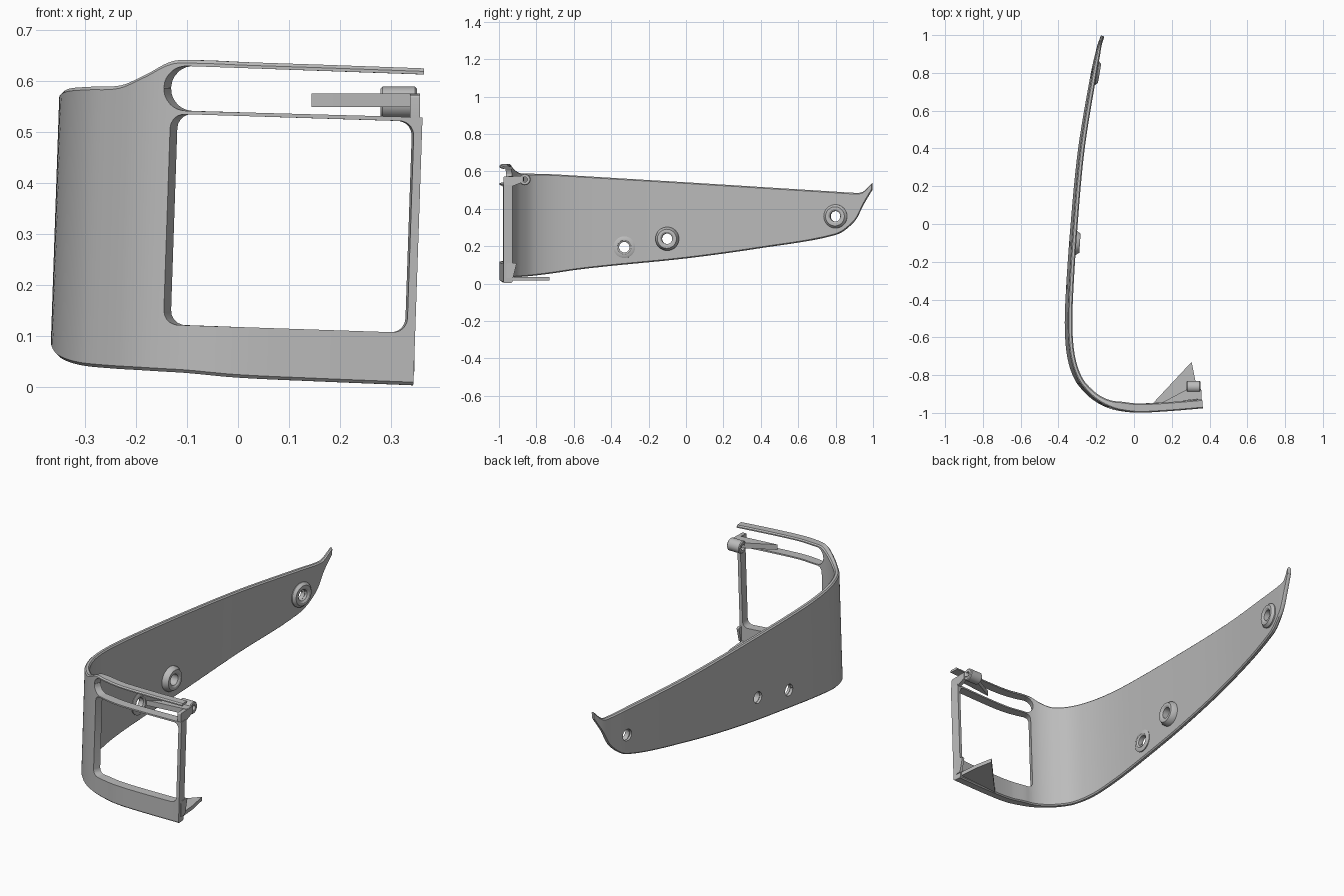
import bpy, bmesh, math
from mathutils import Vector, Matrix

old = bpy.data.objects.get("Cube")
if old:
    bpy.data.objects.remove(old, do_unlink=True)

grey = bpy.data.materials.new("plain grey")
grey.use_nodes = True
grey.diffuse_color = (0.5, 0.5, 0.5, 1)
grey.node_tree.nodes["Principled BSDF"].inputs["Base Color"].default_value = (0.5, 0.5, 0.5, 1)


def finish(name, bm):
    mesh = bpy.data.meshes.new(name)
    bm.to_mesh(mesh)
    bm.free()
    mesh.materials.append(grey)
    obj = bpy.data.objects.new(name, mesh)
    bpy.context.collection.objects.link(obj)
    return obj


def skin(bm, rows):
    """Bridge neighbouring point loops with quads."""
    for a, b in zip(rows, rows[1:]):
        for i in range(len(a)):
            j = (i + 1) % len(a)
            bm.faces.new((a[i], a[j], b[j], b[i]))


def rounded(corners, radius, steps=6):
    """Polygon with each corner replaced by a curve."""
    points = []
    corners = [Vector(c) for c in corners]
    for i, c in enumerate(corners):
        a = c + (corners[i - 1] - c).normalized() * radius
        b = c + (corners[(i + 1) % len(corners)] - c).normalized() * radius
        for k in range(steps + 1):
            t = k / steps
            points.append(a.lerp(c, t).lerp(c.lerp(b, t), t))
    return points


def prism(name, axis, outline, low, high):
    """Extrude a flat outline along the x or z axis."""
    bm = bmesh.new()
    rows = []
    for depth in (low, high):
        rows.append([bm.verts.new((depth, *p) if axis == "x" else (*p, depth)) for p in outline])
    skin(bm, rows)
    bm.faces.new(rows[0])
    bm.faces.new(rows[1])
    bmesh.ops.recalc_face_normals(bm, faces=bm.faces)
    return finish(name, bm)


def ring(name, centre, yaw, profile, steps=40):
    """Turn a closed (radius, height) profile around the x axis."""
    bm = bmesh.new()
    turn = Matrix.Rotation(yaw, 3, "Z")
    rows = []
    for k in range(steps):
        a = math.tau * k / steps
        rows.append([bm.verts.new(Vector(centre) + turn @ Vector((h, r * math.cos(a), r * math.sin(a))))
                     for r, h in profile])
    skin(bm, rows + rows[:1])
    bmesh.ops.recalc_face_normals(bm, faces=bm.faces)
    return finish(name, bm)


# Curved band: x, y, bottom, top, thickness along the outer face
stations = [Vector(s) for s in (
    (.346, -.976, .003, .624, .048), (.15, -.992, .011, .631, .048),
    (0, -.998, .018, .636, .048), (-.1, -.985, .027, .64, .046),
    (-.15, -.968, .03, .638, .036), (-.2, -.942, .033, .613, .03),
    (-.25, -.902, .036, .591, .026), (-.31, -.83, .042, .588, .024),
    (-.35, -.72, .055, .585, .024), (-.366, -.58, .075, .577, .024),
    (-.364, -.4, .095, .566, .024), (-.338, 0, .135, .542, .024),
    (-.3, .4, .19, .517, .024), (-.235, .8, .26, .492, .024),
    (-.215, .9, .33, .486, .022), (-.205, .95, .42, .492, .02),
    (-.19, .998, .5, .538, .018))]


def smooth_path(pts, steps=6):
    ends = [pts[0] * 2 - pts[1]] + pts + [pts[-1] * 2 - pts[-2]]
    out = []
    for i in range(1, len(ends) - 2):
        p, q, r, s = ends[i - 1:i + 3]
        # Chord-scaled tangents keep uneven spacing smooth
        d0, d1, d2 = ((b - a).length for a, b in ((p, q), (q, r), (r, s)))
        m = (r - p) * (d1 / (d0 + d1))
        n = (s - q) * (d1 / (d1 + d2))
        for k in range(steps):
            t = k / steps
            out.append(q * (2 * t**3 - 3 * t**2 + 1) + m * (t**3 - 2 * t**2 + t)
                       + r * (3 * t**2 - 2 * t**3) + n * (t**3 - t**2))
    return out + [pts[-1]]


path = smooth_path(stations)
dist = [0.0]
for a, b in zip(path, path[1:]):
    dist.append(round(dist[-1] + math.hypot(b[0] - a[0], b[1] - a[1]), 5))


def at(s):
    """Band values at a distance along the path."""
    s = min(max(s, 0), dist[-1])
    i = next(k for k in range(len(path) - 1) if s <= dist[k + 1])
    return path[i] + (path[i + 1] - path[i]) * ((s - dist[i]) / (dist[i + 1] - dist[i]))


def where(axis, value):
    """First distance at which x (0) or y (1) takes the value."""
    for i, (a, b) in enumerate(zip(path, path[1:])):
        if min(a[axis], b[axis]) <= value <= max(a[axis], b[axis]):
            t = (value - a[axis]) / (b[axis] - a[axis])
            return round(dist[i] + (dist[i + 1] - dist[i]) * t, 5)
    return 0.0


def section(s, low, high, c_low=0.0, c_high=0.0):
    """Cross-section loop, chamfered at the band's outer edges."""
    x, y, _, _, thick = at(s)
    run = at(s + .012) - at(s - .012)
    normal = Vector((run[1], -run[0])).normalized()
    loop = []
    for depth, z in ((0, low + c_low), (0, high - c_high), (c_high, high), (thick - c_high, high),
                     (thick, high - c_high), (thick, low + c_low), (thick - c_low, low), (c_low, low)):
        loop.append((x + normal.x * depth + .034 * (z - .07), y + normal.y * depth, z))
    return loop


def corner(d, r):
    d = min(max(d, 0), r)
    return r - math.sqrt(max(0, r * r - (r - d) ** 2))


def window(u):
    t = (u + .148) / .478
    k = corner(min(u + .148, .33 - u), .028)
    return .122 - .016 * t + k, .535 - .015 * t - k


def slot(u):
    t = (u + .163) / .509
    k = corner(u + .163, .044)
    return .542 - .014 * t + k, .63 - .018 * t - k


def round_hole(centre, z, r=.029):
    def shape(v):
        h = math.sqrt(max(0, r * r - (v - centre) ** 2))
        return z - h, z + h
    return 1, centre - r, centre + r, shape


# Bosses: name, centre on the inner face, yaw, radius, height
bosses = (("front", (-.332, -.33, .195), -.04, .058, .009),
          ("middle", (-.318, -.1, .24), -.07, .063, .032),
          ("rear", (-.204, .8, .36), -.17, .063, .022))

# Front window, open-ended slot and mounting holes
openings = [(0, .33, -.148, window), (0, .346, -.163, slot)]
openings += [round_hole(centre[1], centre[2]) for _, centre, _, _, _ in bosses]
samples, breaks, spans = set(dist), {0.0, dist[-1]}, []
for axis, start, end, shape in openings:
    s0, s1 = where(axis, start), where(axis, end)
    spans.append((s0, s1, lambda s, f=shape, i=axis: f(at(s)[i])))
    breaks |= {s0, s1}
    samples |= {where(axis, start + (end - start) * (1 - math.cos(math.pi * k / 28)) / 2)
                for k in range(1, 28)}
samples |= breaks
breaks = sorted(breaks)

# Strips of wall between the openings
bm = bmesh.new()
chamfer = .006
for s0, s1 in zip(breaks, breaks[1:]):
    active = sorted((f for a, b, f in spans if a <= s0 and b >= s1),
                    key=lambda f: f((s0 + s1) / 2)[0])
    strips = [[] for _ in range(len(active) + 1)]
    for s in sorted(v for v in samples if s0 <= v <= s1):
        levels = [at(s)[2]] + [z for f in active for z in f(s)] + [at(s)[3]]
        for n, rows in enumerate(strips):
            loop = section(s, levels[2 * n], levels[2 * n + 1],
                           chamfer if n == 0 else 0, chamfer if n == len(active) else 0)
            rows.append([bm.verts.new(p) for p in loop])
    for rows in strips:
        skin(bm, rows)
        if s0 == 0:
            bm.faces.new(rows[0][::-1])
        if s1 == dist[-1]:
            bm.faces.new(rows[-1])

# Upright side walls of the window
for s0, s1, shape in spans:
    for s, order in ((s0, 1), (s1, -1)):
        low, high = shape(s)
        if s > 0 and high - low > .002:
            bm.faces.new([bm.verts.new(p) for p in section(s, low, high)][::order])
bmesh.ops.remove_doubles(bm, verts=bm.verts, dist=.00002)
band = finish("curved_band", bm)

parts = [band]
for label, centre, yaw, radius, height in bosses:
    parts.append(ring(label + "_boss", centre, yaw, [
        (.028, -.01), (radius, -.01), (radius, height * .4), (radius - .012, height),
        (.037, height), (.028, height - .006)]))

# Triangular foot flange and its small gusset
parts.append(prism("foot_flange", "z", [
    (.09, -.96), (.335, -.96), (.325, -.83), (.305, -.73)], .016, .036))
parts.append(prism("post_gusset", "x", rounded(
    [(-.96, .03), (-.925, .03), (-.905, .11), (-.96, .11)], .01), .333, .346))

# Clip: tapering finger, hinge tube and the link to the post
parts.append(prism("clip_finger", "z", rounded(
    [(.14, -.95), (.355, -.925), (.355, -.87), (.3, -.865)], .008), .548, .575))
parts.append(prism("clip_link", "x", rounded(
    [(-.975, .52), (-.93, .52), (-.88, .54), (-.88, .575), (-.975, .572)], .006), .337, .357))
parts.append(ring("hinge_tube", (.279, -.862, .557), 0, [
    (.014, 0), (.027, 0), (.031, .004), (.031, .068), (.027, .072), (.014, .072)]))

bpy.ops.object.select_all(action="DESELECT")
for part in parts:
    part.select_set(True)
bpy.context.view_layer.objects.active = band
bpy.ops.object.shade_smooth_by_angle(angle=math.radians(32))
